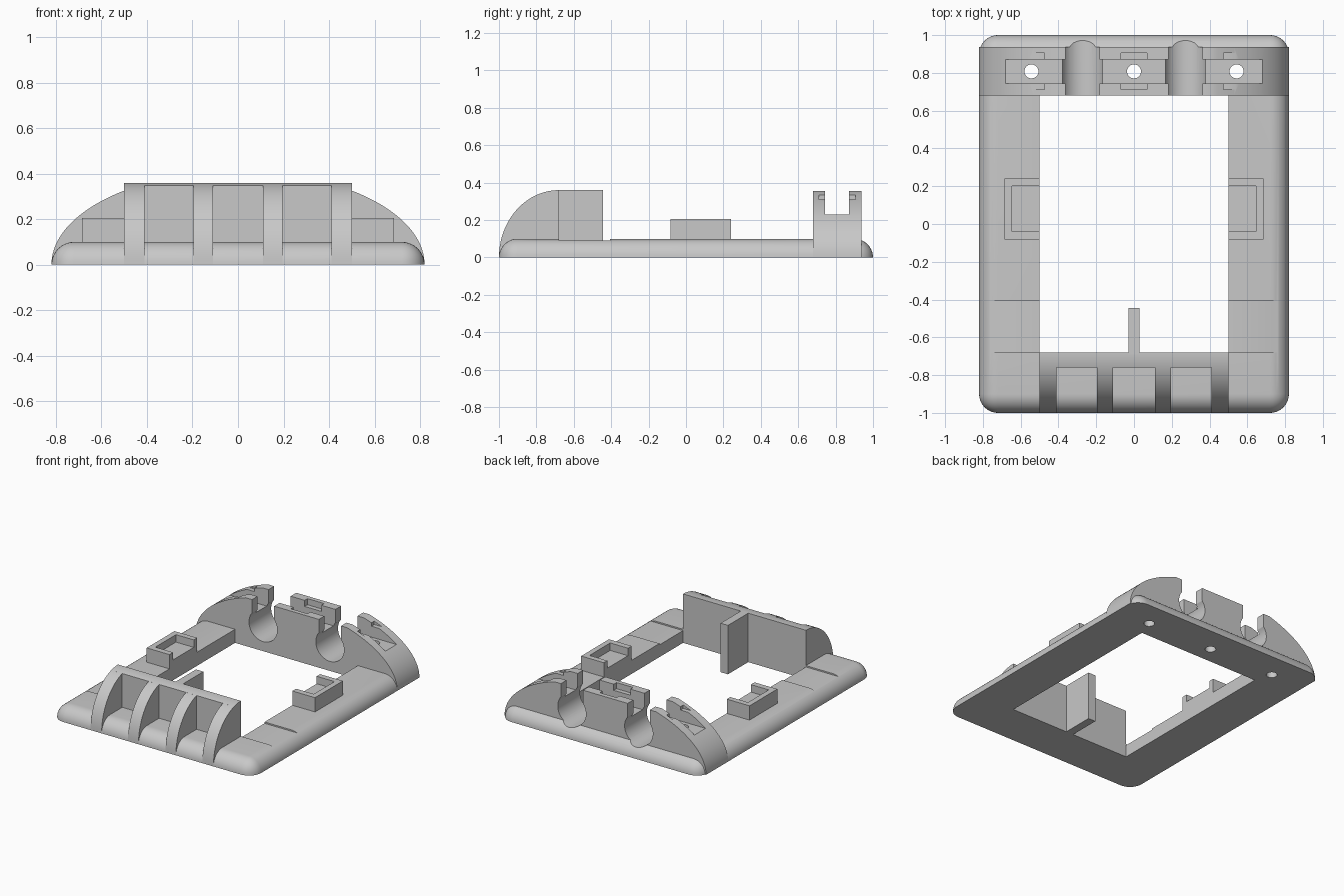
import bpy, bmesh
from math import sin, cos, pi, acos, sqrt
from mathutils import Vector

if "Cube" in bpy.data.objects:
    bpy.data.objects.remove(bpy.data.objects["Cube"])

grey = bpy.data.materials.new("light_grey")
grey.use_nodes = True
grey.diffuse_color = (0.58, 0.58, 0.58, 1)
grey.node_tree.nodes["Principled BSDF"].inputs["Base Color"].default_value = (0.58, 0.58, 0.58, 1)


def finish(name, bm):
    bmesh.ops.recalc_face_normals(bm, faces=bm.faces)
    mesh = bpy.data.meshes.new(name)
    bm.to_mesh(mesh)
    bm.free()
    mesh.materials.append(grey)
    ob = bpy.data.objects.new(name, mesh)
    bpy.context.collection.objects.link(ob)
    return ob


def box(name, x0, x1, y0, y1, z0, z1):
    bm = bmesh.new()
    bmesh.ops.create_cube(bm, size=1)
    for v in bm.verts:
        v.co = Vector(((x0 + x1) / 2 + v.co.x * (x1 - x0),
                       (y0 + y1) / 2 + v.co.y * (y1 - y0),
                       (z0 + z1) / 2 + v.co.z * (z1 - z0)))
    return finish(name, bm)


def prism(name, profile, axis, start, end):
    """Extrude a (u, z) profile along the x or y axis."""
    bm = bmesh.new()
    place = (lambda u, z: (start, u, z)) if axis == "x" else (lambda u, z: (u, start, z))
    face = bm.faces.new([bm.verts.new(place(u, z)) for u, z in profile])
    moved = bmesh.ops.extrude_face_region(bm, geom=[face])["geom"]
    step = Vector((end - start, 0, 0)) if axis == "x" else Vector((0, end - start, 0))
    bmesh.ops.translate(bm, vec=step, verts=[g for g in moved if isinstance(g, bmesh.types.BMVert)])
    return finish(name, bm)


def cut(ob, cutters):
    """Subtract each cutter from the part."""
    for c in cutters:
        mod = ob.modifiers.new("cut", 'BOOLEAN')
        mod.operation = 'DIFFERENCE'
        mod.solver = 'EXACT'
        mod.object = c
    deps = bpy.context.evaluated_depsgraph_get()
    mesh = bpy.data.meshes.new_from_object(ob.evaluated_get(deps))
    ob.modifiers.clear()
    ob.data = mesh


W, IN, OPEN_Y = 0.82, 0.5, 0.68
R = 0.1
parts = []

# Base frame: rounded slab, flat underneath
bm = bmesh.new()
bmesh.ops.create_cube(bm, size=1)
for v in bm.verts:
    v.co = Vector((v.co.x * 2 * W, v.co.y * 2, R if v.co.z > 0 else -0.4))
bmesh.ops.bevel(bm, geom=bm.edges[:], offset=R, segments=10, profile=0.5, affect='EDGES')
low = bmesh.ops.bisect_plane(bm, geom=bm.verts[:] + bm.edges[:] + bm.faces[:],
                             plane_co=(0, 0, 0), plane_no=(0, 0, 1), clear_inner=True)
rim = [g for g in low["geom_cut"] if isinstance(g, bmesh.types.BMEdge)]
bmesh.ops.contextual_create(bm, geom=rim)
base = finish("base_frame", bm)
parts.append(base)

# Rear block: capped elliptical arch
CAP, RISE = 0.355, 0.411
edge = W * sqrt(1 - (CAP / RISE) ** 2)
top_angle = acos(edge / W)
arch = [(W * cos(top_angle * i / 24), RISE * sin(top_angle * i / 24)) for i in range(25)]
arch += [(-x, z) for x, z in reversed(arch)]
rear = prism("rear_block", arch, "y", OPEN_Y, 0.938)
parts.append(rear)

# Cutters shared by the base and rear block
opening = box("opening_cutter", -IN, IN, -OPEN_Y, OPEN_Y, -1, 1)
step_cut = box("step_cutter", -1, 1, -OPEN_Y, -0.405, 0.09, 1)
long_slot = box("slot_cutter", -1, 1, 0.743, 0.872, 0.23, 1)
HOLES = (-0.543, 0, 0.543)
holes, pockets, channels = [], [], []
for x in HOLES:
    ring = bmesh.new()
    bmesh.ops.create_cone(ring, cap_ends=True, segments=32, radius1=0.037, radius2=0.037, depth=2)
    bmesh.ops.translate(ring, vec=(x, 0.808, 0), verts=ring.verts)
    holes.append(finish("hole_cutter", ring))
    pockets.append(box("pocket_cutter", x - 0.068, x + 0.068, 0.711, 0.905, 0.31, 1))
# Keyhole channels: round seat with a narrower neck
SEAT, NECK, SEAT_Z = 0.115, 0.09, 0.185
a = acos(NECK / SEAT)
arc = [a - (pi + 2 * a) * i / 32 for i in range(33)]
for cx in (-0.272, 0.272):
    key = [(cx + SEAT * cos(t), SEAT_Z + SEAT * sin(t)) for t in arc]
    key += [(cx - NECK, 1), (cx + NECK, 1)]
    channels.append(prism("channel_cutter", key, "y", 0.6, 1.2))

cut(base, [opening, step_cut] + holes + channels)
cut(rear, [long_slot] + holes + pockets + channels)

# Front housing: curved ribs against a back wall
FRONT_H, DEPTH, WALL_Y = 0.36, 0.32, -0.76


def curve_from(y0):
    t0 = acos(min(1, (-OPEN_Y - y0) / DEPTH))
    pts = [t0 + (pi / 2 - t0) * i / 20 for i in range(21)]
    pts = [(-OPEN_Y - DEPTH * cos(t), FRONT_H * sin(t)) for t in pts]
    return pts + [(-OPEN_Y, 0)] + ([(y0, 0)] if y0 > -1 else [])


parts.append(prism("front_wall", curve_from(WALL_Y), "x", -IN, IN))
for x0, x1 in ((0.41, IN), (0.11, 0.195)):
    for s in (-1, 1):
        parts.append(prism("front_rib", curve_from(-1), "x", s * x0, s * x1))

# Spine behind the front wall
parts.append(box("spine", -0.03, 0.03, -0.69, -0.445, 0, FRONT_H))

# Side brackets: trays open toward the middle
for s in (-1, 1):
    lo, hi = sorted((s * IN, s * 0.685))
    bracket = box("side_bracket", lo, hi, -0.083, 0.24, 0.05, 0.205)
    lo, hi = sorted((s * 0.4, s * 0.645))
    tray = box("tray_cutter", lo, hi, -0.04, 0.2, 0.15, 1)
    cut(bracket, [tray])
    parts.append(bracket)

# Remove the cutters, then shade
for ob in list(bpy.context.collection.objects):
    if "_cutter" in ob.name:
        bpy.data.objects.remove(ob)
for ob in parts:
    bpy.ops.object.select_all(action='DESELECT')
    ob.select_set(True)
    bpy.context.view_layer.objects.active = ob
    bpy.ops.object.shade_smooth_by_angle(angle=0.5)
